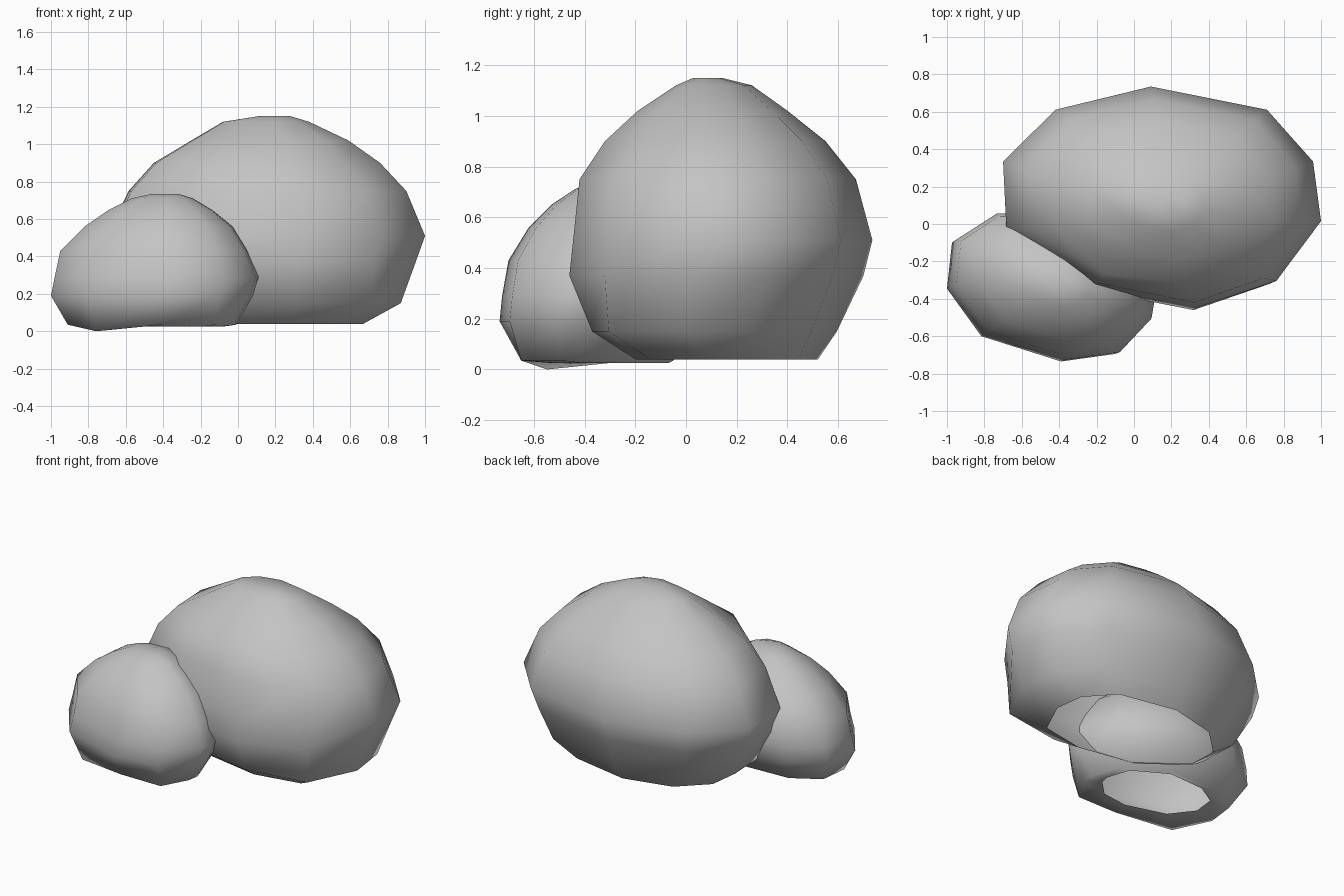
import bpy
import bmesh

cube = bpy.data.objects.get("Cube")
if cube:
    bpy.data.objects.remove(cube)

# Plain grey stone
stone = bpy.data.materials.new("grey_stone")
stone.use_nodes = True
colour = (0.55, 0.55, 0.55, 1)
stone.diffuse_color = colour
bsdf = stone.node_tree.nodes["Principled BSDF"]
bsdf.inputs["Base Color"].default_value = colour
bsdf.inputs["Roughness"].default_value = 0.9


def boulder(name, plan, levels, nudges):
    """Loft a plan outline through levels of (z, left, right, front, back).
    Nudges move single corners: (level, corner): (dx, dy, dz)."""
    bm = bmesh.new()
    rings = []
    for z, x0, x1, y0, y1 in levels:
        cx, cy, rx, ry = (x0 + x1) / 2, (y0 + y1) / 2, (x1 - x0) / 2, (y1 - y0) / 2
        rings.append([bm.verts.new((cx + u * rx, cy + v * ry, z)) for u, v in plan])
    for (level, corner), move in nudges.items():
        bmesh.ops.translate(bm, verts=[rings[level][corner]], vec=move)
    # Walls and cap; the underside stays open
    n = len(plan)
    for low, high in zip(rings, rings[1:]):
        for i in range(n):
            j = (i + 1) % n
            bm.faces.new((low[i], low[j], high[j], high[i]))
    bm.faces.new(rings[-1])
    for face in bm.faces:
        face.smooth = True
    mesh = bpy.data.meshes.new(name)
    bm.to_mesh(mesh)
    bm.free()
    mesh.materials.append(stone)
    obj = bpy.data.objects.new(name, mesh)
    bpy.context.collection.objects.link(obj)


# Large boulder at the back
boulder(
    "large_boulder",
    [(1, -.22), (.95, .32), (.66, .79), (-.07, 1), (-.67, .79),
     (-1, .32), (-.98, -.27), (-.47, -.81), (.22, -1), (.72, -.76)],
    [(.04, -.39, .67, -.20, .52),
     (.15, -.55, .87, -.37, .595),
     (.37, -.67, .95, -.46, .70),
     (.51, -.70, 1.0, -.445, .735),
     (.75, -.585, .90, -.42, .67),
     (.90, -.45, .76, -.32, .55),
     (1.02, -.25, .59, -.19, .40),
     (1.12, -.08, .38, -.04, .26),
     (1.15, .11, .28, .03, .14)],
    {(0, 9): (.04, -.03, 0), (1, 9): (.05, -.05, 0),
     (5, 9): (-.03, .02, 0), (5, 7): (-.03, -.03, 0)},
)

# Small boulder leaning against its front right corner
boulder(
    "small_boulder",
    [(1, -.2), (.85, .45), (.2, 1), (-.55, .95), (-.95, .6),
     (-1, -.02), (-.66, -.66), (.13, -1), (.66, -.9), (.97, -.45)],
    [(.025, -.75, -.08, -.53, -.07),
     (.035, -.91, -.01, -.65, -.05),
     (.19, -1.0, .08, -.735, .06),
     (.29, -.98, .11, -.725, .075),
     (.43, -.95, .05, -.70, .06),
     (.56, -.82, -.03, -.62, -.02),
     (.65, -.69, -.14, -.53, -.12),
     (.71, -.57, -.24, -.44, -.20),
     (.735, -.46, -.32, -.38, -.28)],
    {(1, 6): (0, 0, -.035), (1, 8): (.05, -.03, 0)},
)
